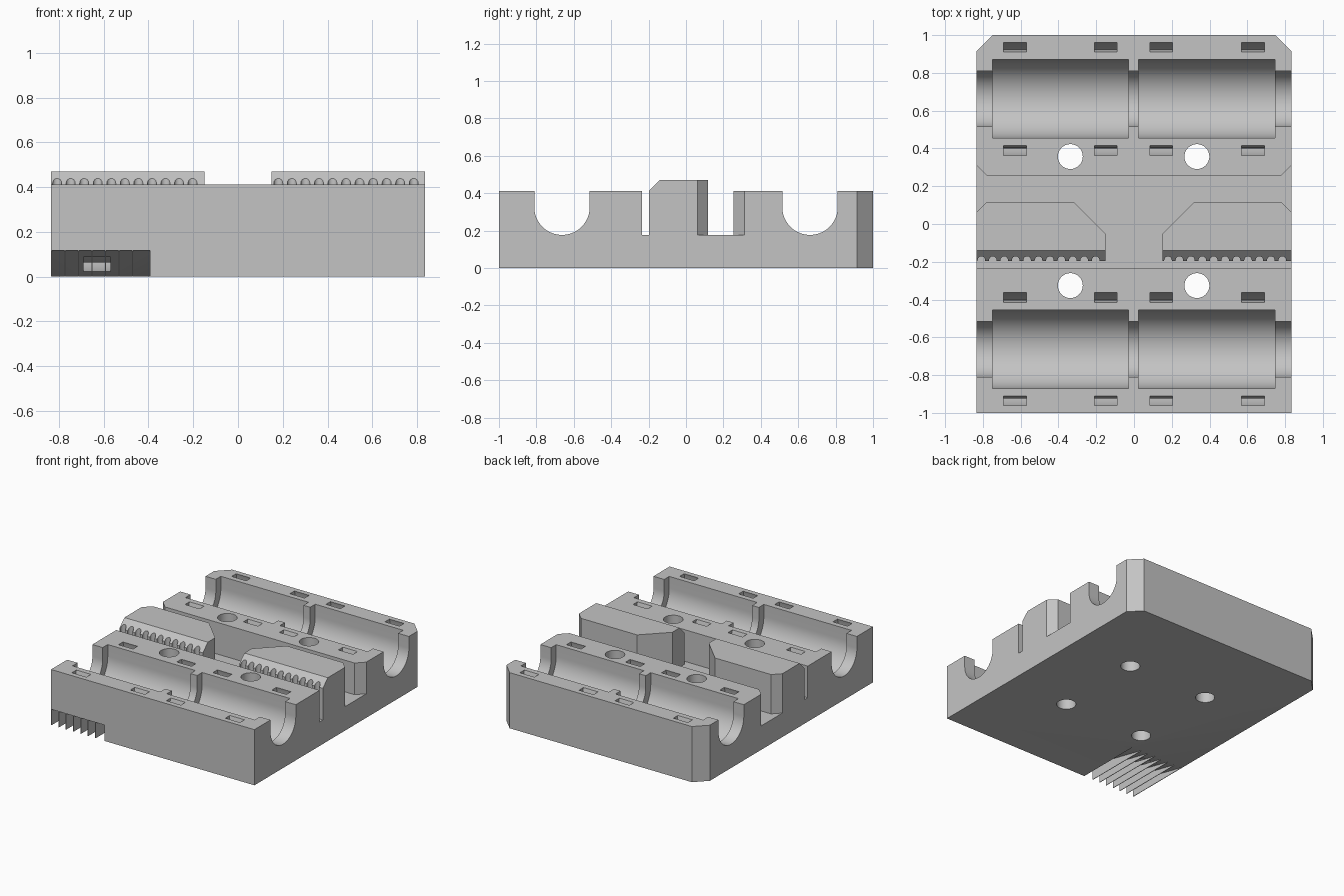
import bpy, bmesh, math
from mathutils import Vector

if "Cube" in bpy.data.objects:
    bpy.data.objects.remove(bpy.data.objects["Cube"], do_unlink=True)

grey = bpy.data.materials.new("light grey plastic")
grey.use_nodes = True
COL = (0.55, 0.55, 0.55, 1)
grey.diffuse_color = COL
grey.node_tree.nodes["Principled BSDF"].inputs["Base Color"].default_value = COL

HX, TOP, FLOOR = 0.835, 0.413, 0.178
ROD_Y, ROD_Z = 0.663, 0.325


def prism(name, outline, axis, lo, hi):
    """Extrude an outline: axis 'z' takes (x, y) points, axis 'x' takes (y, z) points."""
    def at(p, t):
        return (p[0], p[1], t) if axis == 'z' else (t, p[0], p[1])
    bm = bmesh.new()
    face = bm.faces.new([bm.verts.new(at(p, lo)) for p in outline])
    ext = bmesh.ops.extrude_face_region(bm, geom=[face])
    moved = [v for v in ext['geom'] if isinstance(v, bmesh.types.BMVert)]
    step = Vector(at((0, 0), hi - lo))
    bmesh.ops.translate(bm, verts=moved, vec=step)
    bmesh.ops.recalc_face_normals(bm, faces=bm.faces)
    mesh = bpy.data.meshes.new(name)
    bm.to_mesh(mesh)
    bm.free()
    mesh.materials.append(grey)
    ob = bpy.data.objects.new(name, mesh)
    bpy.context.collection.objects.link(ob)
    return ob


def arc(cx, cy, r, a0, a1, n):
    return [(cx + r * math.cos(math.radians(a0 + (a1 - a0) * i / n)),
             cy + r * math.sin(math.radians(a0 + (a1 - a0) * i / n))) for i in range(n + 1)]


def cut(target, cutter):
    """Subtract the cutter from the target and remove it."""
    cutter.hide_render = True
    mod = target.modifiers.new("cut", 'BOOLEAN')
    mod.operation = 'DIFFERENCE'
    mod.solver = 'EXACT'
    mod.object = cutter
    bpy.ops.object.select_all(action='DESELECT')
    bpy.context.view_layer.objects.active = target
    target.select_set(True)
    bpy.ops.object.modifier_apply(modifier=mod.name)
    bpy.data.objects.remove(cutter, do_unlink=True)


def smooth(ob):
    bpy.ops.object.select_all(action='DESELECT')
    bpy.context.view_layer.objects.active = ob
    ob.select_set(True)
    bpy.ops.object.shade_smooth_by_angle(angle=math.radians(30))


# Carriage block with chamfered back corners
c = 0.087
body = prism("carriage_body", [(-HX, -1), (HX, -1), (HX, 1 - c), (HX - c, 1),
                               (-HX + c, 1), (-HX, 1 - c)], 'z', 0, TOP)

# Belt channel, flared at the back of both ends
e = 0.057
cut(body, prism("channel_cutter", [
    (-1, -0.235), (1, -0.235), (1, 0.312), (HX, 0.312), (HX - e, 0.255),
    (-HX + e, 0.255), (-HX, 0.312), (-1, 0.312)], 'z', FLOOR, 0.6))


def trough(y, r):
    return [(y - r, 0.6)] + arc(y, ROD_Z, r, 180, 360, 36) + [(y + r, 0.6)]


for y in (-ROD_Y, ROD_Y):
    # Rod groove and the two wider bearing pockets
    cut(body, prism("rod_cutter", trough(y, 0.148), 'x', -1, 1))
    for x0, x1 in ((-0.75, -0.03), (0.025, 0.747)):
        cut(body, prism("bearing_cutter", trough(y, 0.207), 'x', x0, x1))

# Sloped underside at the front corner
RAMP_Y, RAMP_Z = -0.48, 0.118
cut(body, prism("ramp_cutter", [
    (RAMP_Y, 0), (RAMP_Y, -0.1), (-1.1, -0.1),
    (-1.1, RAMP_Z * 0.62 / 0.52), (-1, RAMP_Z)], 'x', -1, -0.394))

# Curved strap tunnels around each bearing
for y in (-ROD_Y, ROD_Y):
    ring = arc(y, ROD_Z, 0.312, 150, 390, 48) + arc(y, ROD_Z, 0.262, 390, 150, 48)
    for x in (-0.63, -0.15, 0.145, 0.63):
        cut(body, prism("strap_cutter", ring, 'x', x - 0.06, x + 0.06))

# Screw holes
for x in (-0.337, 0.333):
    for y in (-0.326, 0.357):
        cut(body, prism("screw_cutter", arc(x, y, 0.066, 0, 348.75, 31), 'z', -0.1, 0.6))
smooth(body)

# Thin support fins under the slope
for i in range(7):
    x = -HX + 0.0603 * i
    prism(f"support_fin_{i + 1}", [(-1, 0), (RAMP_Y, 0), (-1, RAMP_Z)], 'x', x, x + 0.004)


# Belt clamps with a toothed, chamfered front
FRONT = -0.197


def clamp(name, side, first):
    outline = [(0.15, FRONT)]
    for k in range(11):
        x = first + 0.0605 * k
        outline += [(x - 0.02, FRONT)] + arc(x, FRONT + 0.006, 0.02, 180, 0, 8) + [(x + 0.02, FRONT)]
    outline += [(HX, FRONT), (HX, 0.062), (HX - 0.055, 0.117), (0.32, 0.117), (0.15, -0.053)]
    ob = prism(name, [(side * x, y) for x, y in outline], 'z', FLOOR - 0.03, 0.47)
    cut(ob, prism("chamfer_cutter", [(FRONT - 0.04, 0.373), (FRONT + 0.1, 0.513),
                                     (FRONT - 0.04, 0.513)], 'x', -1, 1))
    smooth(ob)


clamp("right_belt_clamp", -1, 0.203)
clamp("left_belt_clamp", 1, 0.18)
